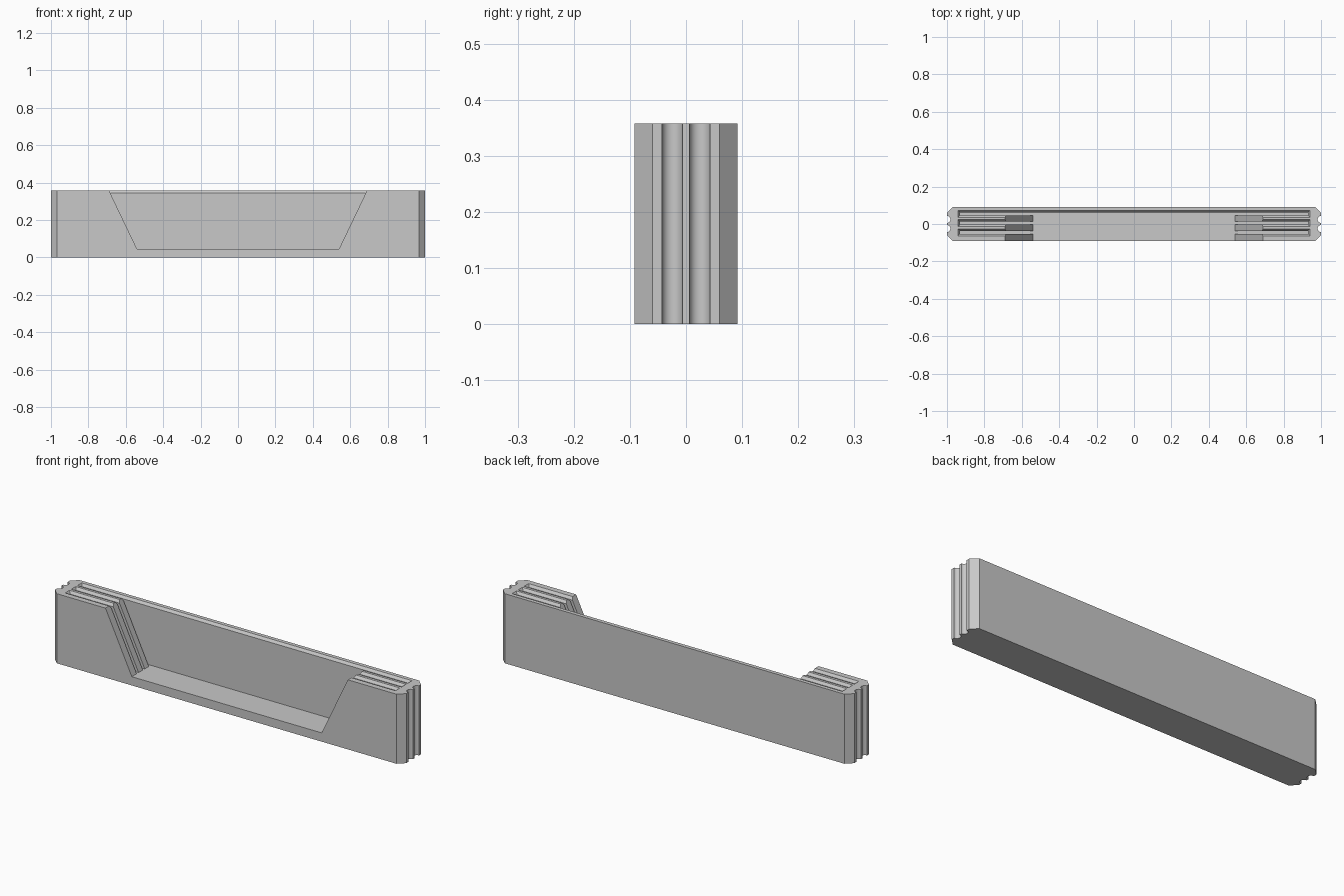
import bpy, bmesh, math

cube = bpy.data.objects.get("Cube")
if cube:
    bpy.data.objects.remove(cube, do_unlink=True)

HEIGHT, FLOOR = 0.358, 0.045

grey = bpy.data.materials.new("light grey")
grey.use_nodes = True
colour = (0.58, 0.58, 0.58, 1)
grey.diffuse_color = colour
grey.node_tree.nodes["Principled BSDF"].inputs["Base Color"].default_value = colour


def loft(name, rings):
    """Solid skinned through rings with equal point counts."""
    bm = bmesh.new()
    loops = [[bm.verts.new(p) for p in ring] for ring in rings]
    for a, b in zip(loops, loops[1:]):
        for i in range(len(a)):
            j = (i + 1) % len(a)
            bm.faces.new((a[i], a[j], b[j], b[i]))
    bm.faces.new(loops[0])
    bm.faces.new(loops[-1])
    bmesh.ops.recalc_face_normals(bm, faces=bm.faces)
    mesh = bpy.data.meshes.new(name)
    bm.to_mesh(mesh)
    bm.free()
    mesh.materials.append(grey)
    obj = bpy.data.objects.new(name, mesh)
    bpy.context.collection.objects.link(obj)
    return obj


def cut(target, cutter):
    """Subtract the cutter, then delete it."""
    mod = target.modifiers.new("cut", "BOOLEAN")
    mod.operation = "DIFFERENCE"
    mod.solver = "EXACT"
    mod.object = cutter
    bpy.context.view_layer.objects.active = target
    bpy.ops.object.modifier_apply(modifier=mod.name)
    bpy.data.objects.remove(cutter, do_unlink=True)


# Body outline: chamfered corners and two round grooves in each end
right_end = [(0.967, -0.092), (1, -0.06)]
for centre in (-0.0245, 0.0245):
    for i in range(17):
        a = math.pi * i / 16
        right_end.append((1 - 0.0185 * math.sin(a), centre - 0.0185 * math.cos(a)))
right_end += [(1, 0.06), (0.967, 0.092)]
outline = right_end + [(-x, -y) for x, y in right_end]
body = loft("tray_body", [[(x, y, z) for x, y in outline] for z in (0, HEIGHT)])

# Front window: trapezoid opening that leaves the back wall standing
slope = (0.69 - 0.54) / (HEIGHT - FLOOR)
top = HEIGHT + 0.05
half = 0.54 + slope * (top - FLOOR)
shape = [(-0.54, FLOOR), (0.54, FLOOR), (half, top), (-half, top)]
cut(body, loft("window_cutter", [[(x, y, z) for x, z in shape] for y in (-0.2, 0.054)]))

# Three card slots with flared mouths
for y in (-0.045, 0.005, 0.054):
    rings = []
    for z, flare in ((FLOOR, 0), (0.345, 0), (HEIGHT, 0.01), (HEIGHT + 0.013, 0.02)):
        hx, hy = 0.93 + flare, 0.008 + flare
        rings.append([(sx * hx, y + sy * hy, z)
                      for sx, sy in ((-1, -1), (1, -1), (1, 1), (-1, 1))])
    cut(body, loft("slot_cutter", rings))

# Smooth grooves, crisp edges elsewhere
bpy.ops.object.select_all(action="DESELECT")
body.select_set(True)
bpy.context.view_layer.objects.active = body
bpy.ops.object.shade_smooth_by_angle(angle=math.radians(25))
